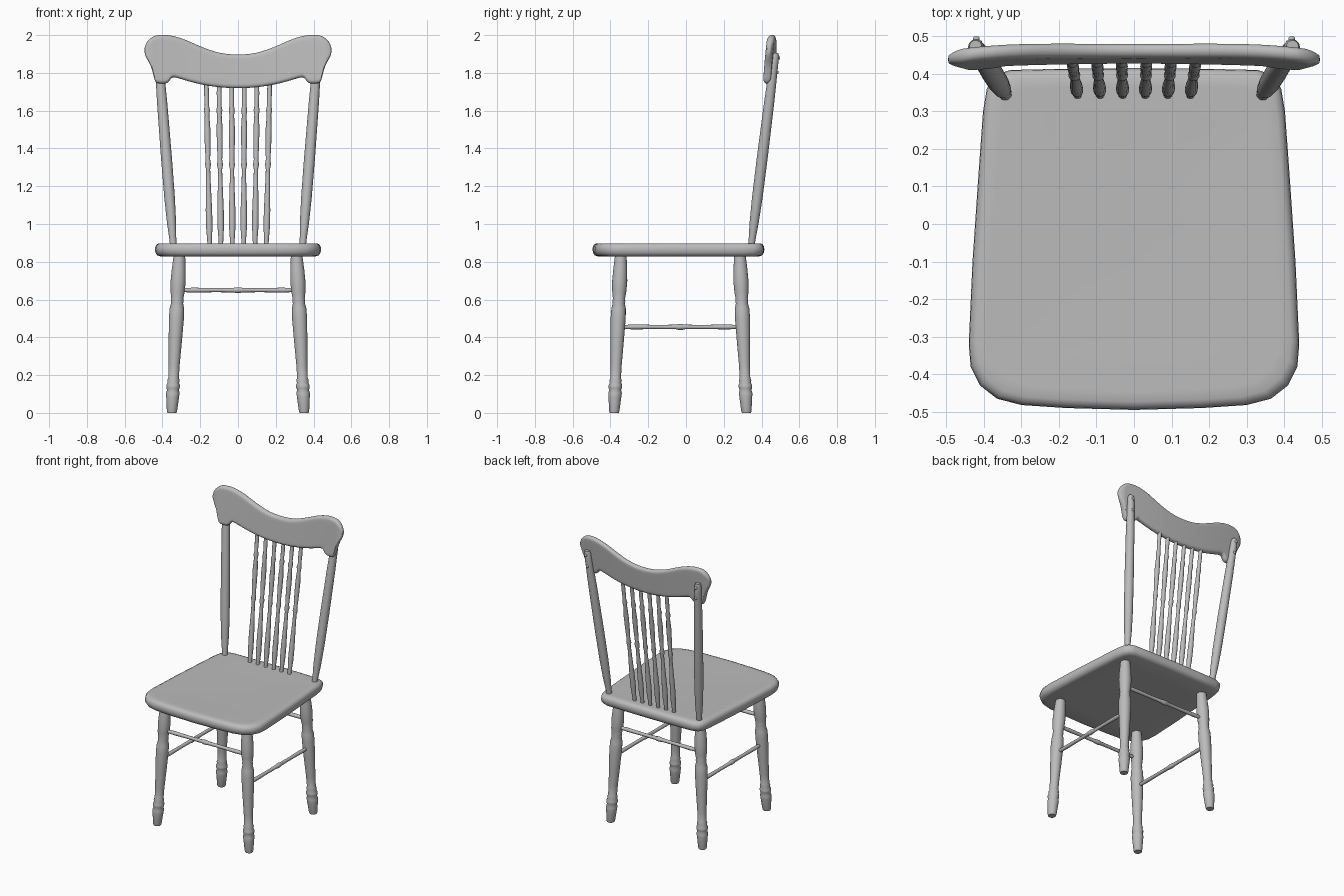
import bpy
import bmesh
import math
from mathutils import Vector

cube = bpy.data.objects.get("Cube")
if cube:
    bpy.data.objects.remove(cube)

GREY = (0.5, 0.5, 0.5, 1)
paint = bpy.data.materials.new("plain grey")
paint.use_nodes = True
paint.diffuse_color = GREY
paint.node_tree.nodes["Principled BSDF"].inputs["Base Color"].default_value = GREY


def loft(name, rings, subdiv=0, angle=50):
    """Skin closed rings of equal length, cap both ends and shade smooth."""
    bm = bmesh.new()
    rows = [[bm.verts.new(p) for p in ring] for ring in rings]
    n = len(rows[0])
    for a, b in zip(rows, rows[1:]):
        for i in range(n):
            j = (i + 1) % n
            bm.faces.new((a[i], a[j], b[j], b[i]))
    bm.faces.new(rows[0][::-1])
    bm.faces.new(rows[-1])
    bmesh.ops.recalc_face_normals(bm, faces=bm.faces[:])
    mesh = bpy.data.meshes.new(name)
    bm.to_mesh(mesh)
    bm.free()
    mesh.materials.append(paint)
    obj = bpy.data.objects.new(name, mesh)
    bpy.context.collection.objects.link(obj)
    if subdiv:
        mod = obj.modifiers.new("smooth", 'SUBSURF')
        mod.levels = mod.render_levels = subdiv
    bpy.ops.object.select_all(action='DESELECT')
    bpy.context.view_layer.objects.active = obj
    obj.select_set(True)
    bpy.ops.object.shade_smooth_by_angle(angle=math.radians(angle))
    return obj


def turned(name, start, end, profile, sides=20):
    """Turned rod from start to end; profile holds (fraction, radius)."""
    start, end = Vector(start), Vector(end)
    axis = end - start
    # Level rings for uprights, perpendicular rings for rails
    upright = abs(axis.z) > 0.5 * axis.length
    turn = Vector((0, 0, 1)) if upright else axis
    quat = turn.to_track_quat('Z', 'Y')
    angles = [2 * math.pi * i / sides for i in range(sides)]
    rings = [[start + axis * t + quat @ Vector((r * math.cos(a), r * math.sin(a), 0))
              for a in angles] for t, r in profile]
    return loft(name, rings)


# Seat: rounded trapezoid, rolled edge, slightly dished top
half = [(0, -.495), (.18, -.49), (.3, -.482), (.365, -.465), (.41, -.43), (.435, -.38),
        (.44, -.32), (.43, -.1), (.415, .12), (.402, .3), (.392, .36), (.372, .395),
        (.33, .41), (.2, .413), (0, .415)]
outline = half + [(-x, y) for x, y in half[-2:0:-1]]


def seat_ring(inset, z):
    sx, sy = 1 - inset / .44, 1 - inset / .455
    return [(x * sx, (y + .04) * sy - .04, z) for x, y in outline]


loft("seat", [seat_ring(i, z) for i, z in (
    (.15, .827), (.03, .828), (.012, .834), (.003, .848), (0, .865), (.002, .88),
    (.009, .892), (.022, .898), (.05, .898), (.15, .896), (.3, .893))])

# Legs with turned feet and collars
leg = [(0, .024), (.01, .027), (.1, .034), (.125, .036), (.145, .031), (.155, .035),
       (.175, .036), (.19, .030), (.205, .033), (.22, .028), (.3, .029), (.45, .035),
       (.6, .040), (.66, .038), (.69, .032), (.705, .034), (.72, .032), (.76, .037),
       (.83, .040), (.9, .037), (1, .030)]
for side, sx in (("left", 1), ("right", -1)):
    for end, y0, y1 in (("front", -.38, -.345), ("back", .32, .285)):
        turned(f"{end}_leg_{side}", (sx * .35, y0, 0), (sx * .31, y1, .84), leg)

# Stretchers: high at front and back, low at the sides
rail = [(0, .010), (.1, .013), (.3, .011), (.46, .012), (.48, .015), (.52, .015),
        (.54, .012), (.7, .011), (.9, .013), (1, .010)]
for end, y in (("front", -.353), ("back", .293)):
    turned(f"{end}_stretcher", (-.3, y, .65), (.3, y, .65), rail, 12)
for side, sx in (("left", 1), ("right", -1)):
    turned(f"side_stretcher_{side}", (sx * .328, -.34, .455), (sx * .328, .28, .455), rail, 12)

# Back posts, tapered into the seat, with two pegs behind the crest
post = [(0, .017), (.05, .019), (.12, .024), (.25, .028), (.45, .029), (.75, .027),
        (.93, .023), (.985, .021), (1, .016)]
for side, sx in (("left", 1), ("right", -1)):
    foot, top = Vector((sx * .342, .345, .88)), Vector((sx * .422, .473, 1.905))
    turned(f"back_post_{side}", foot, top, post)
    for n, t in (("upper", .975), ("lower", .9)):
        p = foot.lerp(top, t)
        turned(f"{n}_peg_{side}", p, p + Vector((0, .029, 0)),
               [(0, .009), (.9, .009), (1, .006)], 10)

# Back spindles, fanning out slightly
spindle = [(0, .011), (.05, .013), (.12, .017), (.22, .017), (.4, .012), (.47, .011),
           (.5, .016), (.53, .012), (.62, .015), (.72, .016), (.8, .012), (.83, .016),
           (.86, .011), (.93, .013), (1, .011)]
for i in range(6):
    k = i - 2.5
    turned(f"spindle_{i + 1}", (k * .06, .343, .88), (k * .067, .45, 1.75), spindle, 14)

# Crest rail: curved, leaning board; columns give x, lower edge, upper edge
cols = [(0, 1.717, 1.895), (.1, 1.722, 1.903), (.2, 1.738, 1.94), (.28, 1.76, 1.978),
        (.335, 1.778, 1.994), (.352, 1.775, 1.997), (.368, 1.748, 2.0), (.385, 1.742, 2.002),
        (.425, 1.743, 2.001), (.44, 1.752, 1.997), (.45, 1.80, 1.992), (.463, 1.842, 1.984),
        (.48, 1.87, 1.968), (.49, 1.89, 1.95), (.495, 1.905, 1.935)]
cols = [(-x, b, t) for x, b, t in cols[:0:-1]] + cols


def crest_ring(x, low, high):
    thick = .02 if abs(x) < .47 else .02 - (abs(x) - .47) * .4
    edge = min(.014, (high - low) * .3)
    section = [(-.5, low), (-1, low + edge), (-1, low + 2 * edge), (-1, high - 2 * edge),
               (-1, high - edge), (-.5, high), (.5, high), (1, high - edge),
               (1, high - 2 * edge), (1, low + 2 * edge), (1, low + edge), (.5, low)]
    return [(x, .46 - .11 * x * x + d * thick + .1 * (z - 1.87), z) for d, z in section]


loft("crest_rail", [crest_ring(*c) for c in cols], subdiv=2, angle=80)
